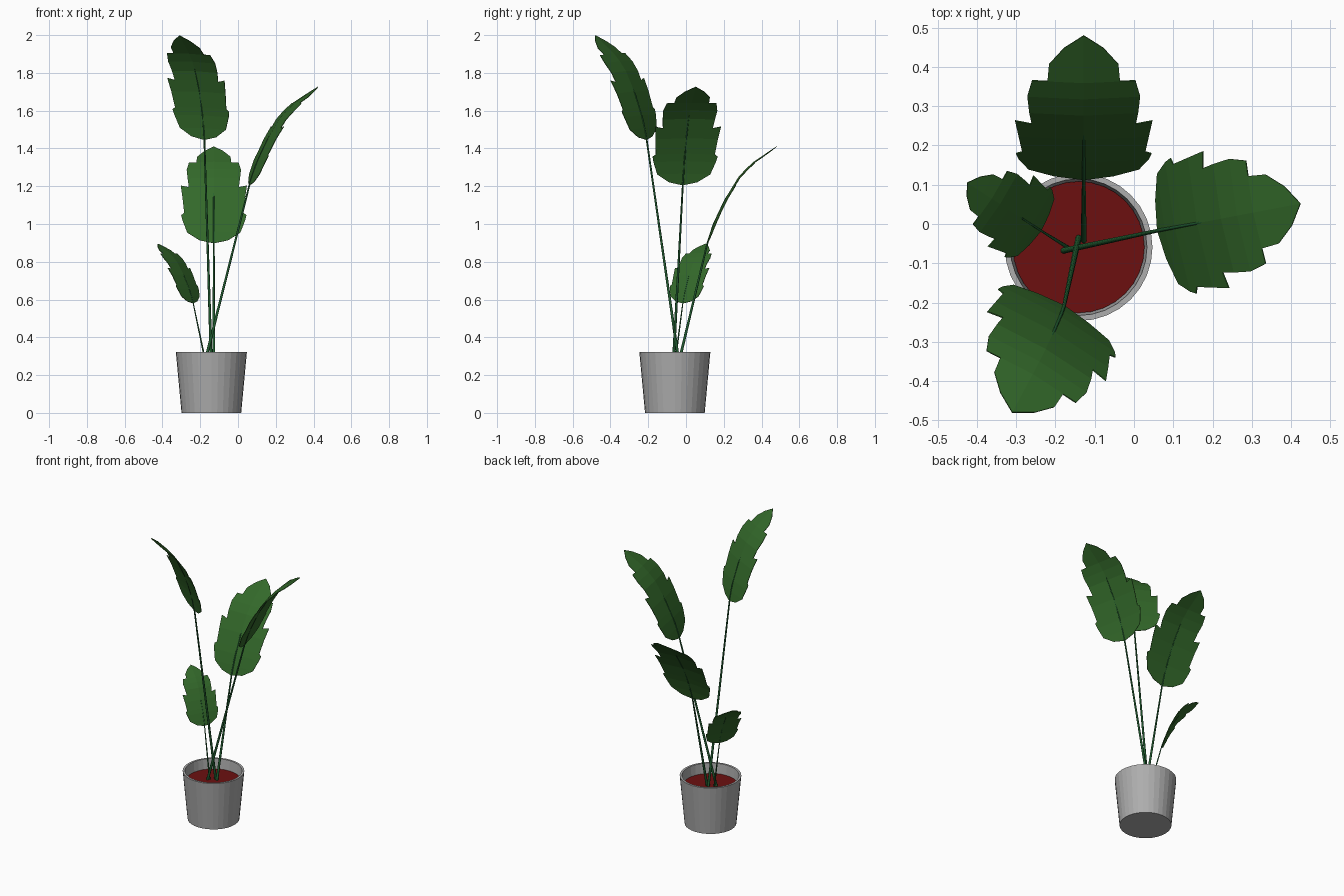
import bpy, bmesh, math
from mathutils import Vector as V

if "Cube" in bpy.data.objects:
    bpy.data.objects.remove(bpy.data.objects["Cube"])


def material(name, rgb):
    m = bpy.data.materials.new(name)
    m.diffuse_color = (*rgb, 1)
    m.use_nodes = True
    m.node_tree.nodes["Principled BSDF"].inputs["Base Color"].default_value = m.diffuse_color
    return m


GREY = material("pot grey", (0.42, 0.42, 0.42))
RED = material("soil red", (0.15, 0.005, 0.005))
LEAF = material("leaf green", (0.033, 0.14, 0.023))
STEM = material("stem green", (0.015, 0.11, 0.03))
CX, CY = -0.141, -0.059


def finish(name, bm, mat, normals=True):
    if normals:
        bmesh.ops.recalc_face_normals(bm, faces=bm.faces[:])
    me = bpy.data.meshes.new(name)
    bm.to_mesh(me)
    bm.free()
    me.materials.append(mat)
    ob = bpy.data.objects.new(name, me)
    bpy.context.collection.objects.link(ob)
    return ob


def skin(bm, rings, caps=True):
    """Join successive rings of vertices with quads."""
    n = len(rings[0])
    for a, b in zip(rings, rings[1:]):
        for i in range(n):
            j = (i + 1) % n
            bm.faces.new((a[i], a[j], b[j], b[i]))
    if caps:
        bm.faces.new(rings[0][::-1])
        bm.faces.new(rings[-1])


def lathe(name, profile, mat, sides=32):
    bm = bmesh.new()
    rings = [[bm.verts.new((CX + r * math.cos(2 * math.pi * i / sides),
                            CY + r * math.sin(2 * math.pi * i / sides), z))
              for i in range(sides)] for r, z in profile]
    skin(bm, rings)
    return finish(name, bm, mat)


# Tapered pot with hollow inside, and soil disc
lathe("pot", [(0.158, 0), (0.188, 0.322), (0.174, 0.322), (0.167, 0.24)], GREY)
lathe("soil", [(0.1665, 0.242), (0.1675, 0.256)], RED)

# Leaf template: rib profile (distance out, height)
RIB = [(0, 0), (0.032, 0.098), (0.093, 0.23), (0.162, 0.345),
       (0.226, 0.416), (0.365, 0.51)]
# Outline rows: (distance out, half width, optional tooth (distance, half width))
ROWS = [(0.006, 0.075), (0.02, 0.14), (0.045, 0.165),
        (0.063, 0.156, (0.058, 0.172)), (0.102, 0.165),
        (0.135, 0.132, (0.141, 0.174)), (0.163, 0.138), (0.204, 0.143),
        (0.245, 0.092, (0.245, 0.131)), (0.288, 0.088), (0.331, 0.05)]
CHORD = V(RIB[-1])
FOLD = 0.06   # edges droop slightly below the rib


def rib_height(d):
    for (d0, h0), (d1, h1) in zip(RIB, RIB[1:]):
        if d <= d1:
            return h0 + (h1 - h0) * (d - d0) / (d1 - d0)
    return RIB[-1][1]


def leaf_mapper(base, tip, side):
    """Map template (distance, sideways offset) to space."""
    base, delta = V(base), V(tip) - V(base)
    k = delta.length / CHORD.length
    u = delta.normalized()
    s = V(side)
    s = (s - u * s.dot(u)).normalized()
    n = s.cross(u)
    if n.z < 0:
        n = -n
    cu = CHORD.normalized()

    def at(d, w=0):
        p = V((d, rib_height(d)))
        along, off = p.dot(cu), cu.x * p.y - cu.y * p.x
        return base + k * (u * along + n * (off - FOLD * abs(w)) + s * w)
    return at


def make_leaf(name, at):
    bm = bmesh.new()
    mid = [bm.verts.new(at(r[0])) for r in ROWS]
    start, end = bm.verts.new(at(0)), bm.verts.new(at(CHORD.x))
    for sgn in (1, -1):
        edge = [bm.verts.new(at(r[0], sgn * r[1])) for r in ROWS]
        faces = [[start, edge[0], mid[0]]]
        for i in range(len(ROWS) - 1):
            f = [mid[i], edge[i]]
            if len(ROWS[i + 1]) > 2:      # pointed tooth before each notch
                d, w = ROWS[i + 1][2]
                f.append(bm.verts.new(at(d, sgn * w)))
            faces.append(f + [edge[i + 1], mid[i + 1]])
        faces.append([mid[-1], edge[-1], end])
        for f in faces:
            bm.faces.new(f)
    bmesh.ops.triangulate(bm, faces=[f for f in bm.faces if len(f.verts) > 4])
    ob = finish(name, bm, LEAF)
    mod = ob.modifiers.new("thickness", "SOLIDIFY")
    mod.thickness, mod.offset = 0.003, 0


def make_stem(name, root, at, radius):
    """Tapering tube from the soil to halfway up the leaf rib."""
    pts = [V(root)] + [at(d) for d in (0, 0.032, 0.093, 0.18)]
    radii = [radius * t for t in (1, 0.6, 0.55, 0.45, 0.15)]
    bm = bmesh.new()
    rings = []
    for i, (p, r) in enumerate(zip(pts, radii)):
        t = (pts[min(i + 1, len(pts) - 1)] - pts[max(i - 1, 0)]).normalized()
        x = t.cross(V((0.3, 1, 0))).normalized()
        y = t.cross(x)
        rings.append([bm.verts.new(p + r * (x * math.cos(a) + y * math.sin(a)))
                      for a in (2 * math.pi * j / 8 for j in range(8))])
    skin(bm, rings)
    ob = finish(name, bm, STEM)
    for f in ob.data.polygons:
        f.use_smooth = len(f.vertices) == 4


# Fronds: name, stem root, leaf base, leaf tip, sideways direction, stem radius
FRONDS = [
    ("tall", (-0.141, -0.035, 0.25), (-0.178, -0.208, 1.445),
     (-0.31, -0.48, 1.998), (0.86, -0.5, -0.04), 0.008),
    ("right", (-0.18, -0.068, 0.25), (0.06, -0.017, 1.205),
     (0.424, 0.052, 1.726), (0.19, -0.98, 0), 0.008),
    ("back", (-0.128, -0.042, 0.25), (-0.128, 0.113, 0.898),
     (-0.128, 0.48, 1.41), (1, 0, 0), 0.008),
    ("small", (-0.168, -0.06, 0.25), (-0.237, -0.017, 0.58),
     (-0.425, 0.105, 0.895), (0.54, 0.84, 0), 0.005),
]
for name, root, base, tip, side, radius in FRONDS:
    at = leaf_mapper(base, tip, side)
    make_leaf(name + "_leaf", at)
    make_stem(name + "_stem", root, at, radius)
